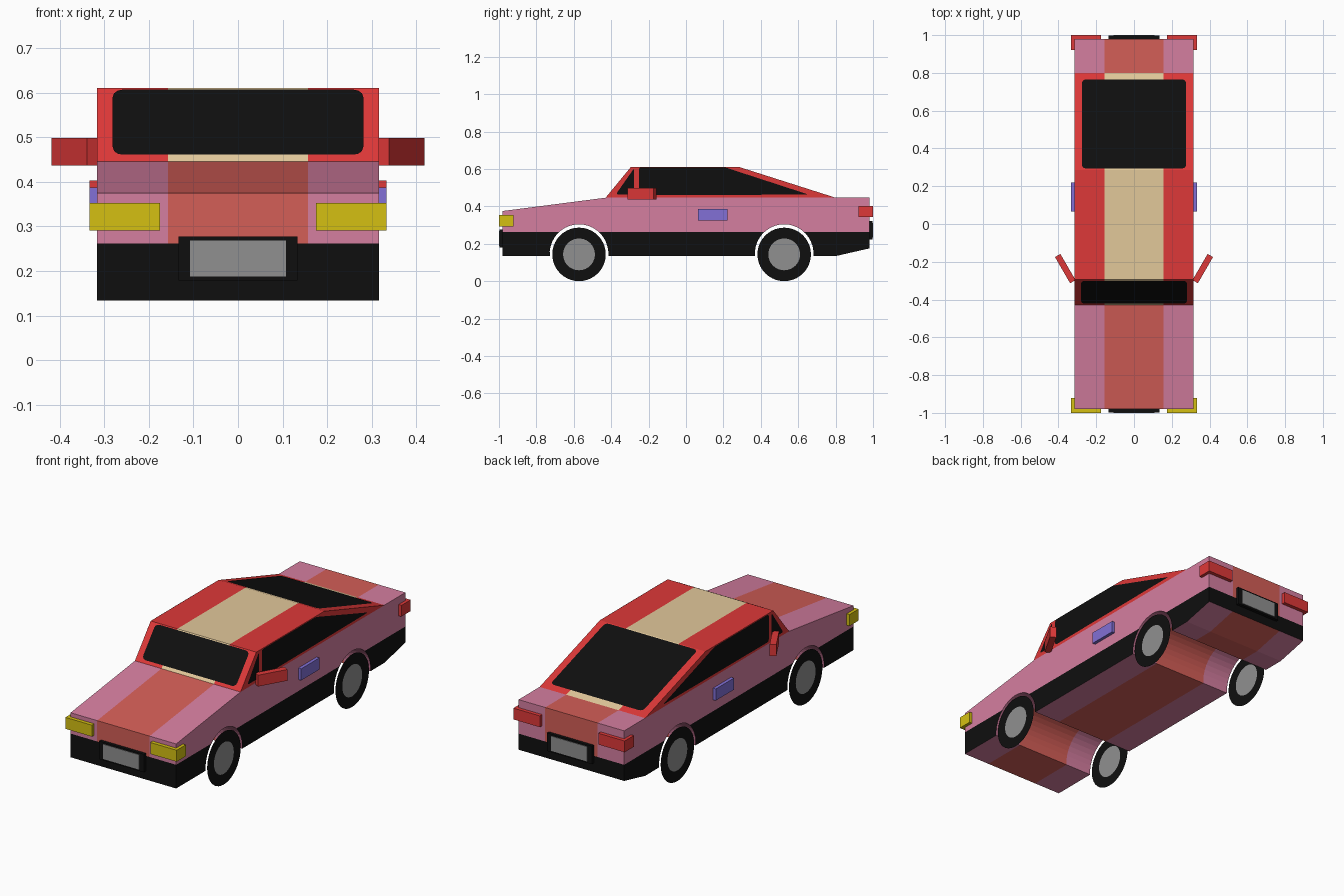
import bpy, bmesh, math
from mathutils import Vector, Matrix

if "Cube" in bpy.data.objects:
    bpy.data.objects.remove(bpy.data.objects["Cube"])


def material(name, rgb):
    m = bpy.data.materials.new(name)
    lin = [(c / 255 / 12.92) if c < 11 else ((c / 255 + 0.055) / 1.055) ** 2.4 for c in rgb]
    m.diffuse_color = (*lin, 1)
    m.use_nodes = True
    m.node_tree.nodes["Principled BSDF"].inputs["Base Color"].default_value = m.diffuse_color
    return m


PINK = material("pink", (213, 126, 160))
CORAL = material("coral", (212, 94, 87))
RED = material("red", (222, 56, 56))
BEIGE = material("beige", (226, 200, 154))
BLACK = material("black", (15, 15, 15))
GREY = material("grey", (144, 144, 144))
YELLOW = material("yellow", (213, 192, 18))
PURPLE = material("purple", (130, 112, 214))


def finish(name, bm, *mats):
    me = bpy.data.meshes.new(name)
    bm.to_mesh(me)
    bm.free()
    for m in mats:
        me.materials.append(m)
    ob = bpy.data.objects.new(name, me)
    bpy.context.collection.objects.link(ob)
    return ob


def box(name, x, y, z, mat, turn=0.0):
    """Box from three (min, max) ranges, turned about its own vertical axis."""
    bm = bmesh.new()
    size = [r[1] - r[0] for r in (x, y, z)]
    centre = [(r[0] + r[1]) / 2 for r in (x, y, z)]
    mtx = Matrix.Translation(centre) @ Matrix.Rotation(turn, 4, 'Z') @ Matrix.Diagonal((*size, 1))
    bmesh.ops.create_cube(bm, size=1, matrix=mtx)
    return finish(name, bm, mat)


def pane(name, pts, out, rounding):
    """Flat black glass pane just outside the surface, with rounded corners."""
    bm = bmesh.new()
    out = Vector(out).normalized()
    face = bm.faces.new([bm.verts.new(Vector(p) + out * 0.003) for p in pts])
    bmesh.ops.bevel(bm, geom=bm.verts[:], offset=rounding, segments=3,
                    profile=0.5, affect='VERTICES')
    for f in bm.faces:
        f.normal_update()
        if f.normal.dot(out) < 0:
            f.normal_flip()
    return finish(name, bm, BLACK)


HALF = 0.316
STRIPE = 0.157
BELT = 0.446
SILL = 0.262
BOTTOM = 0.134
WHEELS = {"front": -0.572, "rear": 0.525}


# Body: side profile with wheel tunnels, extruded across the width
def wheel_arch(yc, r=0.157, zc=0.147, n=20):
    dip = math.asin((zc - BOTTOM) / r)
    for i in range(n + 1):
        a = math.pi + dip - (math.pi + 2 * dip) * i / n
        yield yc + r * math.cos(a), zc + r * math.sin(a)


profile = [(-0.98, BOTTOM), *wheel_arch(WHEELS["front"]), *wheel_arch(WHEELS["rear"]),
           (0.80, BOTTOM), (0.98, 0.175), (0.98, BELT), (0.80, BELT),
           (0.285, 0.61), (-0.295, 0.61), (-0.43, BELT), (-0.98, 0.375)]
bm = bmesh.new()
cap = bm.faces.new([bm.verts.new((-HALF, y, z)) for y, z in profile])
ext = bmesh.ops.extrude_face_region(bm, geom=[cap], use_keep_orig=True)
for v in ext["geom"]:
    if isinstance(v, bmesh.types.BMVert):
        v.co.x = HALF
bmesh.ops.recalc_face_normals(bm, faces=bm.faces[:])
bmesh.ops.triangulate(bm, faces=[f for f in bm.faces if len(f.verts) > 4])
# cut along the stripe edges, the sill and the belt line
for co, no in (((STRIPE, 0, 0), (1, 0, 0)), ((-STRIPE, 0, 0), (1, 0, 0)),
               ((0, 0, SILL), (0, 0, 1)), ((0, 0, BELT), (0, 0, 1))):
    bmesh.ops.bisect_plane(bm, geom=bm.verts[:] + bm.edges[:] + bm.faces[:],
                           dist=1e-5, plane_co=co, plane_no=no)
for f in bm.faces:
    c = f.calc_center_median()
    middle = abs(c.x) < STRIPE
    outer = abs(f.normal.x) > 0.9 or abs(c.y) > 0.97
    if c.z > BELT + 0.001:
        f.material_index = 3 if middle else 2
    elif outer and c.z < SILL:
        f.material_index = 4
    else:
        f.material_index = 1 if middle else 0
finish("car_body", bm, PINK, CORAL, RED, BEIGE, BLACK)


# Windscreen and rear window lie on the sloping cabin faces
def slope_pane(name, w, low, high, out):
    pane(name, [(-w, *low), (w, *low), (w, *high), (-w, *high)], out, 0.022)


slope_pane("windscreen", 0.281, (-0.419, 0.459), (-0.299, 0.605), (0, -0.165, 0.135))
slope_pane("rear_window", 0.276, (0.765, 0.457), (0.293, 0.6075), (0, 0.164, 0.515))

for s, side in ((1, "right"), (-1, "left")):
    # Side glass
    quarter = [(-0.375, 0.464), (-0.277, 0.464), (-0.277, 0.604), (-0.279, 0.602)]
    main = [(-0.252, 0.459), (0.655, 0.463), (0.21, 0.608), (-0.252, 0.608)]
    pane(side + "_quarter_window", [(s * HALF, *p) for p in quarter[:3]], (s, 0, 0), 0.012)
    pane(side + "_side_window", [(s * HALF, *p) for p in main], (s, 0, 0), 0.012)

    def span(a, b):
        return tuple(sorted((s * a, s * b)))

    # Lamps, door handle and angled mirror
    box(side + "_headlamp", span(0.175, 0.333), (-1.0, -0.922), (0.291, 0.353), YELLOW)
    box(side + "_tail_lamp", span(0.175, 0.333), (0.922, 1.0), (0.342, 0.403), RED)
    box(side + "_door_handle", span(0.30, 0.333), (0.065, 0.221), (0.324, 0.387), PURPLE)
    box(side + "_mirror", span(0.284, 0.444), (-0.2525, -0.2195), (0.437, 0.498), RED,
        turn=s * math.radians(60))

    # Wheels: flat discs with a grey hub
    for place, y in WHEELS.items():
        bm = bmesh.new()
        bmesh.ops.create_circle(
            bm, cap_ends=True, radius=0.143, segments=40,
            matrix=Matrix.Translation((s * HALF, y, 0.143)) @ Matrix.Rotation(s * math.pi / 2, 4, 'Y'))
        hub = bm.faces[:]
        bmesh.ops.inset_individual(bm, faces=hub, thickness=0.058)
        hub[0].material_index = 1
        for f in bm.faces:
            f.normal_update()
            if f.normal.x * s < 0:
                f.normal_flip()
        finish(f"{place}_{side}_wheel", bm, BLACK, GREY)

# Number plates in black frames
for place, s, z in (("front", -1, 0.228), ("rear", 1, 0.272)):
    box(place + "_plate_frame", (-0.134, 0.134), tuple(sorted((s * 0.97, s * 0.997))),
        (z - 0.049, z + 0.049), BLACK)
    box(place + "_plate", (-0.108, 0.108), tuple(sorted((s * 0.99, s * 1.0))),
        (z - 0.040, z + 0.040), GREY)
